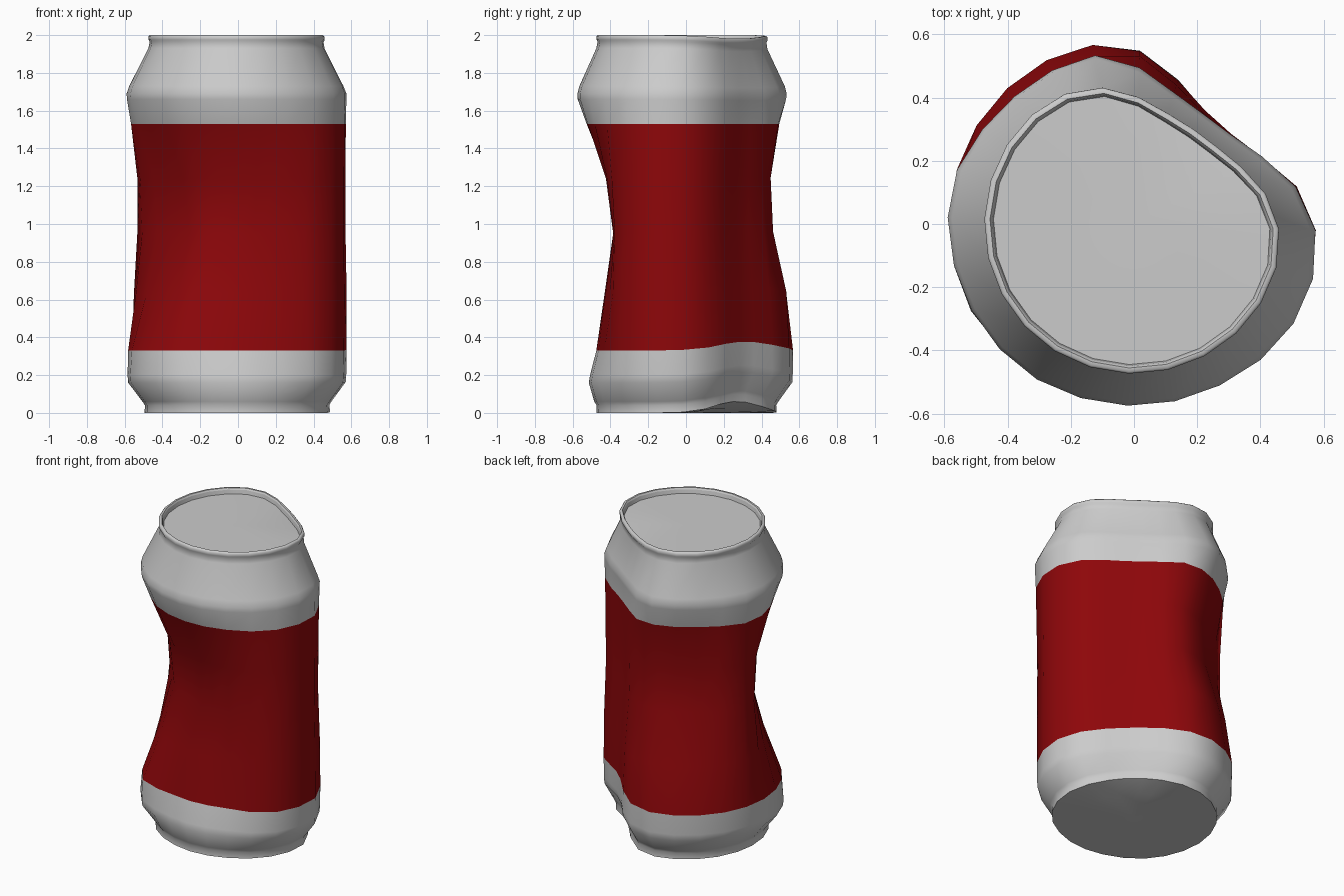
import bpy, bmesh, math

if "Cube" in bpy.data.objects:
    bpy.data.objects.remove(bpy.data.objects["Cube"])

SIDES = 24
# Dent directions: angle, half width (degrees), falloff power
DENTS = [(47, 33, 2.6),  # crease down the back right side, drifts and widens upward
         (239, 62, 4),   # big squeeze at front left
         (273, 41, 4),   # lower front squeeze
         (110, 48, 4)]   # rear squeeze

# Rows: z, radius, then the depth of each dent
LOWER = [(0.00, 0.001, 0, 0, 0, 0),
         (0.00, 0.30, .05, 0, 0, 0),
         (0.00, 0.495, .13, 0, .02, 0),
         (0.04, 0.493, .13, 0, .02, 0),
         (0.06, 0.506, .14, 0, .02, 0),
         (0.16, 0.582, .17, 0, .067, 0),
         (0.20, 0.585, .17, 0, .077, 0),
         (0.33, 0.588, .17, .015, .113, 0)]
LABEL = [LOWER[-1],
         (0.63, 0.59, .18, .125, .15, .045),
         (0.95, 0.588, .20, .205, .175, .13),
         (1.24, 0.59, .20, .18, .13, .145),
         (1.53, 0.592, .19, .065, .05, .085)]
UPPER = [LABEL[-1],
         (1.66, 0.596, .19, .02, .02, .05),
         (1.69, 0.596, .185, .015, .02, .045),
         (1.73, 0.58, .18, .01, .015, .035),
         (1.93, 0.475, .13, 0, 0, .01),
         (1.965, 0.468, .12, 0, 0, 0),
         (1.975, 0.474, .12, 0, 0, 0),
         (1.993, 0.474, .12, 0, 0, 0),
         (2.00, 0.468, .12, 0, 0, 0),
         (2.00, 0.456, .12, 0, 0, 0),
         (1.99, 0.45, .12, 0, 0, 0)]
LID = [UPPER[-1],
       (1.965, 0.445, .12, 0, 0, 0),
       (1.965, 0.25, .03, 0, 0, 0),
       (1.965, 0.001, 0, 0, 0, 0)]


def falloff(angle, centre, width, power):
    d = abs((angle - centre + 180) % 360 - 180)
    return math.exp(-(d / width) ** power)


def dented_shell(name, rows, material=None):
    bm = bmesh.new()
    rings = []
    for z, radius, *depths in rows:
        crease = (DENTS[0][0] + 4 * z, DENTS[0][1] + 5 * z, DENTS[0][2])
        dents = [crease] + DENTS[1:]
        ring = []
        for i in range(SIDES):
            a = 360 * i / SIDES - 2
            # soft maximum of all dents
            depth = sum((k * falloff(a, *d)) ** 5 for k, d in zip(depths, dents)) ** 0.2
            r = radius - depth
            lift = (0.06 - 0.04 * z) * falloff(a, *crease) * min(1, depths[0] * 8)
            t = math.radians(a)
            ring.append(bm.verts.new((r * math.cos(t), r * math.sin(t), z + lift)))
        rings.append(ring)
    for lo, hi in zip(rings, rings[1:]):
        for i in range(SIDES):
            j = (i + 1) % SIDES
            bm.faces.new((lo[i], lo[j], hi[j], hi[i]))
    bmesh.ops.remove_doubles(bm, verts=bm.verts, dist=0.003)
    mesh = bpy.data.meshes.new(name)
    bm.to_mesh(mesh)
    bm.free()
    obj = bpy.data.objects.new(name, mesh)
    bpy.context.collection.objects.link(obj)
    if material:
        mesh.materials.append(material)
    bpy.ops.object.select_all(action='DESELECT')
    obj.select_set(True)
    bpy.context.view_layer.objects.active = obj
    bpy.ops.object.shade_smooth_by_angle(angle=math.radians(55))
    return obj


red = bpy.data.materials.new("red_paint")
red.diffuse_color = (0.27, 0.002, 0.003, 1)
red.use_nodes = True
red.node_tree.nodes["Principled BSDF"].inputs["Base Color"].default_value = red.diffuse_color

dented_shell("lower_shell", LOWER)
dented_shell("label_band", LABEL, red)
dented_shell("upper_shell", UPPER)
dented_shell("lid", LID)
